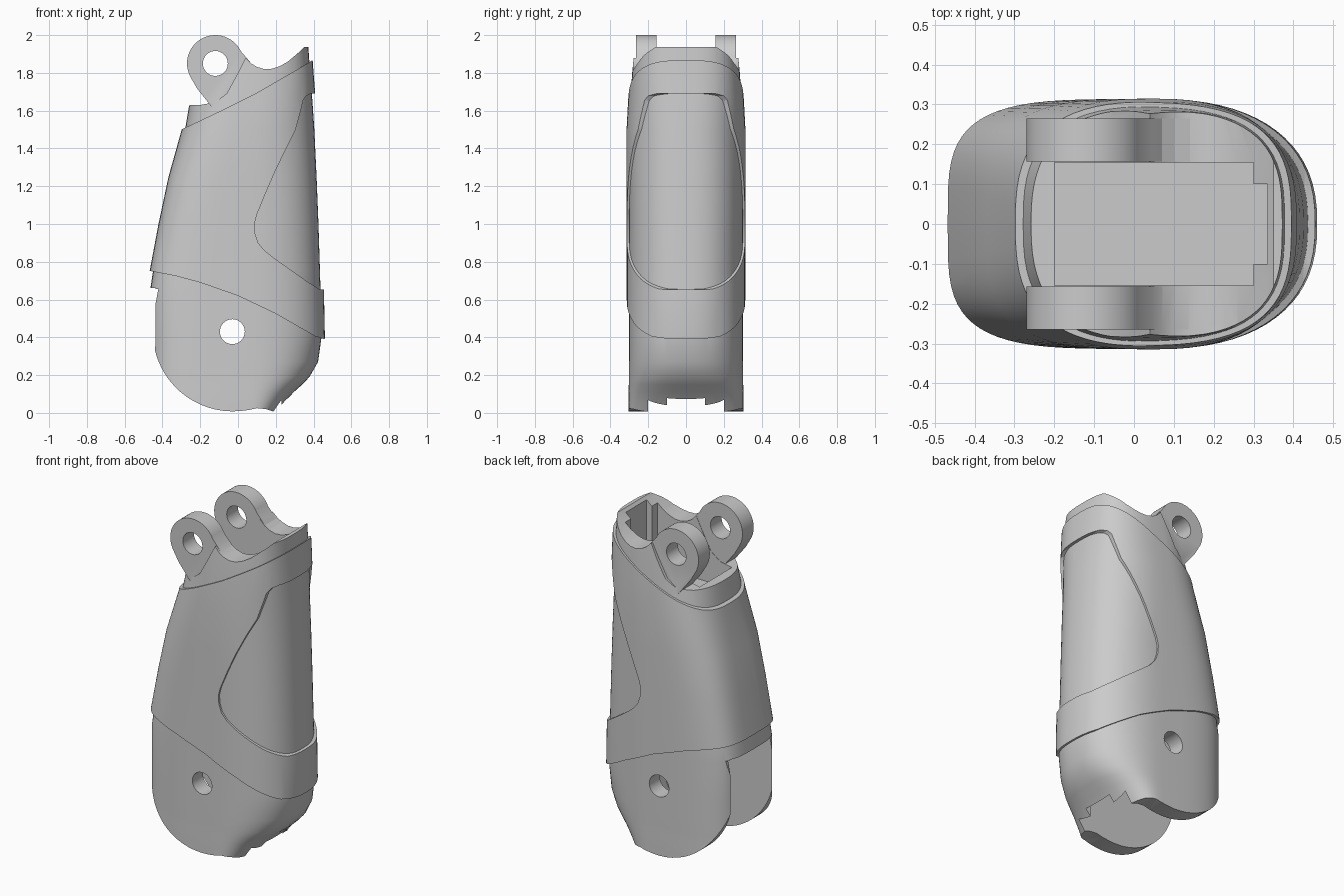
import bpy, bmesh, math

if "Cube" in bpy.data.objects:
    bpy.data.objects.remove(bpy.data.objects["Cube"])

X0 = 0.05      # where the rounded front meets the squarer back
SIDES = 72

# z, back x, front x, half width, squareness of the back
STATIONS = [
    (0.00, -.465, .20, .304, 4.0), (0.05, -.465, .24, .304, 4.0),
    (0.11, -.465, .295, .304, 4.0), (0.15, -.465, .34, .303, 4.0),
    (0.19, -.465, .378, .303, 4.0), (0.27, -.465, .424, .303, 4.0),
    (0.40, -.465, .442, .302, 4.0), (0.65, -.465, .437, .302, 4.0),
    (0.75, -.450, .434, .302, 3.9), (1.00, -.403, .426, .302, 3.7),
    (1.25, -.350, .416, .303, 3.4), (1.50, -.280, .404, .303, 2.8),
    (1.65, -.255, .394, .295, 2.5), (1.80, -.250, .382, .285, 2.3),
    (1.97, -.250, .370, .268, 2.3)]


def finish(name, bm):
    bmesh.ops.recalc_face_normals(bm, faces=bm.faces)
    me = bpy.data.meshes.new(name)
    bm.to_mesh(me)
    bm.free()
    ob = bpy.data.objects.new(name, me)
    bpy.context.collection.objects.link(ob)
    return ob


def loft(name, grow):
    bm = bmesh.new()
    rings = []
    for z, xb, xf, w, nb in STATIONS:
        nf = 2.4 + 1.5 * max(0, z - 1.5) + 2 * max(0, .25 - z)
        ring = []
        for i in range(SIDES):
            a = 2 * math.pi * i / SIDES
            c, s = math.cos(a), math.sin(a)
            n = nf if c > 0 else nb
            length = (xf - X0 if c > 0 else X0 - xb) + grow
            x = X0 + math.copysign(abs(c) ** (2 / n), c) * length
            y = math.copysign(abs(s) ** (2 / n), s) * (w + grow * 0.65)
            ring.append(bm.verts.new((x, y, z)))
        rings.append(ring)
    for r, q in zip(rings, rings[1:]):
        for i in range(SIDES):
            j = (i + 1) % SIDES
            bm.faces.new((r[i], r[j], q[j], q[i]))
    bm.faces.new(rings[0][::-1])
    bm.faces.new(rings[-1])
    return finish(name, bm)


def prism(name, pts, y0, y1):
    """Side-view outline (x, z) extruded along y."""
    bm = bmesh.new()
    a = [bm.verts.new((x, y0, z)) for x, z in pts]
    b = [bm.verts.new((x, y1, z)) for x, z in pts]
    bm.faces.new(a)
    bm.faces.new(b[::-1])
    for i in range(len(pts)):
        j = (i + 1) % len(pts)
        bm.faces.new((a[i], a[j], b[j], b[i]))
    return finish(name, bm)


def arc(cx, cz, r, a0, a1, n):
    return [(cx + r * math.cos(math.radians(a0 + (a1 - a0) * i / n)),
             cz + r * math.sin(math.radians(a0 + (a1 - a0) * i / n)))
            for i in range(n + 1)]


def boolean(ob, other, op):
    m = ob.modifiers.new(op, 'BOOLEAN')
    m.operation, m.object, m.solver = op, other, 'EXACT'
    bpy.ops.object.select_all(action='DESELECT')
    bpy.context.view_layer.objects.active = ob
    ob.select_set(True)
    bpy.ops.object.modifier_apply(modifier=m.name)
    bpy.data.objects.remove(other)


# Inner core, trimmed to its side outline (round cheeks below, saddle rim on top)
body = loft("link_body", 0)
outline = [(-.6, .66), (-.422, .655), (-.438, .57)] + arc(-.028, .432, .424, 172, 275, 18) \
    + [(.06, .016), (.1, .025), (.15, .02), (.2, .002), (.6, .002),
       (.6, 1.937), (.35, 1.937), (.335, 1.92), (.3, 1.89), (.26, 1.857), (.22, 1.835),
       (.18, 1.822), (.14, 1.82), (.1, 1.832), (.07, 1.85), (.04, 1.88), (.0, 1.8),
       (-.06, 1.69), (-.12, 1.645), (-.2, 1.63), (-.6, 1.62)]
boolean(body, prism("core_trim", outline, -1, 1), 'INTERSECT')

# Raised outer sleeve with slanted ends and a front window
sleeve = loft("outer_sleeve", .018)
band = [(-.6, .77), (-.46, .75), (-.33, .725), (-.2, .69), (0, .62), (.2, .525),
        (.33, .45), (.41, .405), (.46, .39), (.6, .385),
        (.6, 1.99), (.4, 1.87), (.3, 1.81), (.1, 1.695), (-.1, 1.595), (-.3, 1.5), (-.6, 1.38)]
boolean(sleeve, prism("sleeve_trim", band, -1, 1), 'INTERSECT')
window = [(.6, 1.7), (.385, 1.69), (.36, 1.678), (.345, 1.655), (.332, 1.6), (.305, 1.5), (.255, 1.4),
          (.195, 1.275), (.145, 1.16), (.1, 1.05), (.087, 1.0), (.09, .95), (.107, .9),
          (.14, .86), (.19, .82), (.275, .76), (.36, .7), (.43, .655), (.6, .64)]
boolean(sleeve, prism("window_cutter", window, -1, 1), 'DIFFERENCE')
boolean(body, sleeve, 'UNION')

# Flat-floored pocket between the lugs, with its front key groove
for x0, x1, w in ((-.2, .3, .155), (0, .335, .1)):
    boolean(body, prism("pocket_cutter", [(x0, 1.5), (x1, 1.5), (x1, 2.2), (x0, 2.2)], -w, w),
            'DIFFERENCE')

# Lower hinge slot, open at the back, with its front key groove
slot = [(-1, -.2), (.23, -.2), (.23, .1), (.33, .3), (.35, .5), (.3, .7), (.2, .84),
        (.05, .9), (-.15, .9), (-.3, .84), (-.39, .72), (-.42, .66), (-1, .66)]
boolean(body, prism("slot_cutter", slot, -.2, .2), 'DIFFERENCE')
boolean(body, prism("groove_cutter", [(0, -.2), (.262, -.2), (.262, .2), (0, .2)], -.1, .1),
        'DIFFERENCE')

# Pair of hinge lugs blending into the saddle
lug = [(.14, 1.6), (.14, 1.82), (.1, 1.832), (.07, 1.85), (.045, 1.88)] \
    + arc(-.12, 1.85, .15, 25, 210, 28) + [(-.215, 1.715), (-.175, 1.665), (-.14, 1.62), (-.12, 1.6)]
for y0, y1 in ((-.265, -.157), (.157, .265)):
    boolean(body, prism("hinge_lug", lug, y0, y1), 'UNION')

# Pin holes through the lugs and the cheeks
for cx, cz in ((-.12, 1.85), (-.03, .43)):
    boolean(body, prism("pin_cutter", arc(cx, cz, .066, 0, 348.75, 31), -1, 1), 'DIFFERENCE')

bpy.ops.object.shade_smooth_by_angle(angle=math.radians(30))
